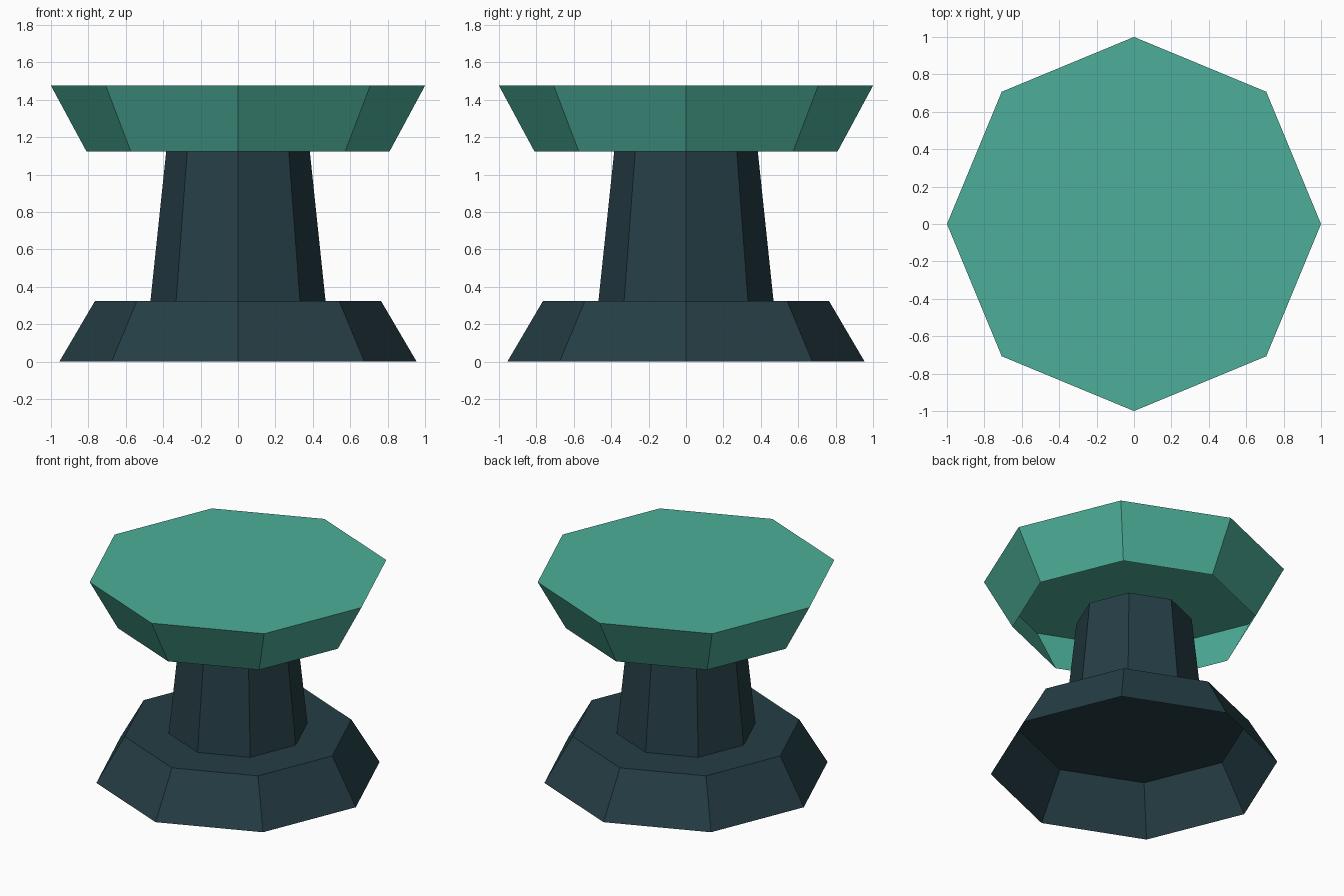
import bpy
import bmesh

cube = bpy.data.objects.get("Cube")
if cube:
    bpy.data.objects.remove(cube, do_unlink=True)


def make_material(name, rgb):
    mat = bpy.data.materials.new(name)
    mat.use_nodes = True
    color = (*rgb, 1.0)
    mat.diffuse_color = color
    mat.node_tree.nodes["Principled BSDF"].inputs["Base Color"].default_value = color
    return mat


def octagon_section(name, z0, z1, r0, r1, mat):
    """Eight-sided tapered shell, closed on top and open underneath."""
    bm = bmesh.new()
    bmesh.ops.create_cone(bm, cap_ends=True, cap_tris=False, segments=8,
                          radius1=r0, radius2=r1, depth=z1 - z0)
    bmesh.ops.translate(bm, verts=bm.verts, vec=(0, 0, (z0 + z1) / 2))
    bm.normal_update()
    bottom = [f for f in bm.faces if f.normal.z < -0.99]
    bmesh.ops.delete(bm, geom=bottom, context='FACES_ONLY')
    mesh = bpy.data.meshes.new(name)
    bm.to_mesh(mesh)
    bm.free()
    mesh.materials.append(mat)
    obj = bpy.data.objects.new(name, mesh)
    bpy.context.collection.objects.link(obj)
    return obj


slate = make_material("dark slate", (0.0185, 0.048, 0.060))
teal = make_material("teal green", (0.074, 0.428, 0.319))

# Flared foot, tapered column and wide seat
octagon_section("base", 0.0, 0.325, 0.955, 0.764, slate)
octagon_section("column", 0.325, 1.123, 0.468, 0.384, slate)
octagon_section("seat", 1.123, 1.475, 0.81, 1.0, teal)
